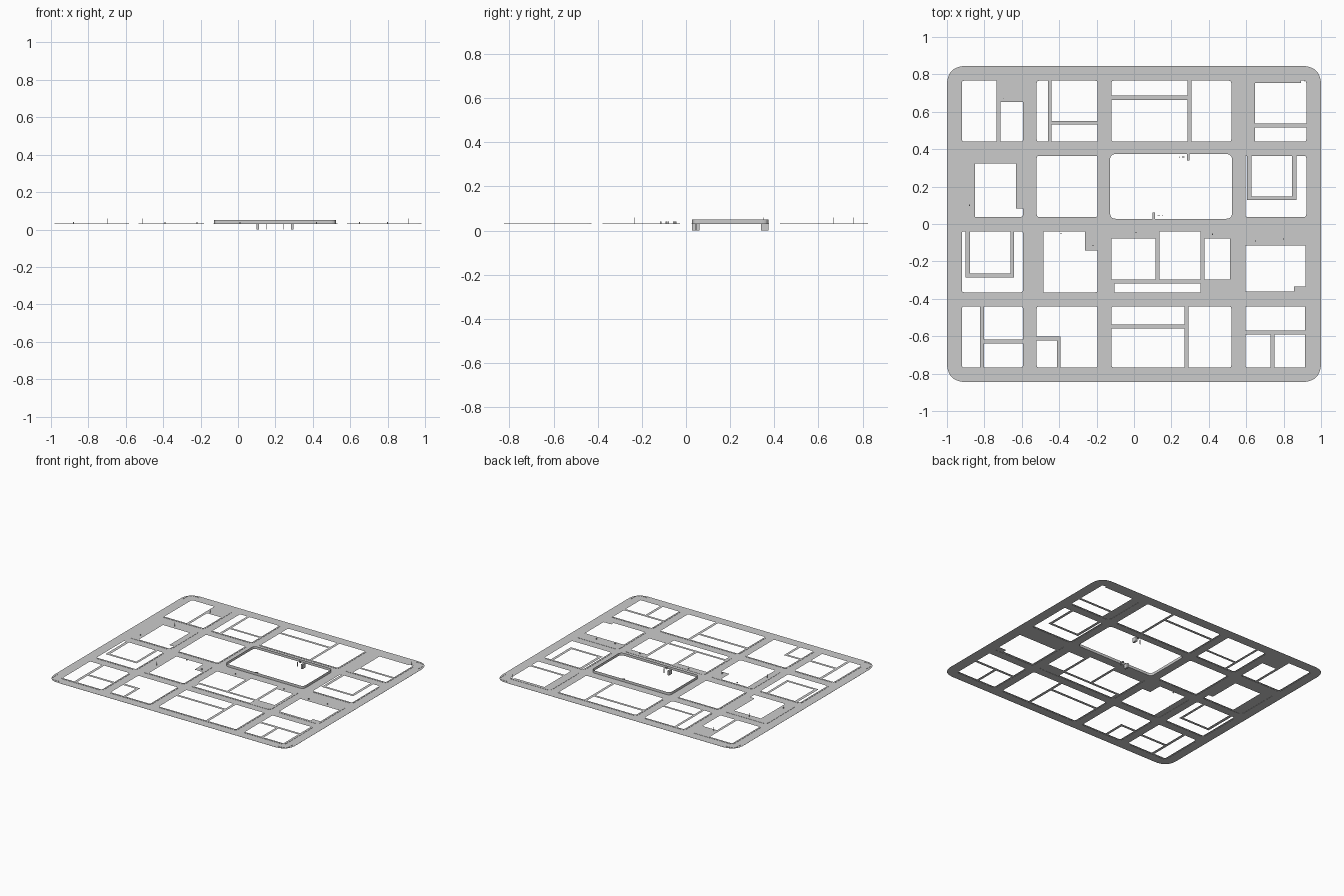
import bpy, bmesh
from mathutils import Vector

if "Cube" in bpy.data.objects:
    bpy.data.objects.remove(bpy.data.objects["Cube"])

Z_ROAD, Z_WALK, Z_WALL = 0.030, 0.0315, 0.050
COL = [(-0.92, 0.325), (-0.52, 0.325), (-0.12, 0.64), (0.595, 0.325)]   # left edge, width
ROW = [0.766, 0.364, -0.039, -0.441]                                   # top edge
DEPTH = 0.327


def rect(x0, y0, x1, y1):
    return [(x0, y0), (x1, y0), (x1, y1), (x0, y1)]


def rounded(pts, r, test=lambda p: True, seg=5):
    """Replace chosen corners of a polygon with short arcs."""
    out, n = [], len(pts)
    for i in range(n):
        a, p, b = (Vector(pts[(i + k) % n]) for k in (-1, 0, 1))
        if not test(p):
            out.append(p)
            continue
        d = min(r, 0.45 * (a - p).length, 0.45 * (b - p).length)
        s, e = p + (a - p).normalized() * d, p + (b - p).normalized() * d
        mid = p * 0.96 + (s + e) * 0.02
        for k in range(seg + 1):
            t = k / seg
            out.append(s * (1 - t) ** 2 + mid * 2 * t * (1 - t) + e * t * t)
    return out


def finish(name, bm):
    me = bpy.data.meshes.new(name)
    bm.to_mesh(me)
    bm.free()
    ob = bpy.data.objects.new(name, me)
    bpy.context.collection.objects.link(ob)
    return ob


def add_loop(bm, pts, z):
    vs = [bm.verts.new((p[0], p[1], z)) for p in pts]
    return vs, [bm.edges.new((vs[i], vs[(i + 1) % len(vs)])) for i in range(len(vs))]


def sheet(name, loops, z, skirt=None):
    """Flat sheet with holes; the outer loop may drop down as a kerb."""
    bm = bmesh.new()
    edges, outer = [], None
    for pts in loops:
        vs, es = add_loop(bm, pts, z)
        outer = outer or vs
        edges += es
    bmesh.ops.triangle_fill(bm, use_beauty=True, edges=edges, normal=(0, 0, 1))
    for f in bm.faces:
        f.normal_update()
        if f.normal.z < 0:
            f.normal_flip()
    if skirt is not None:
        low = [bm.verts.new((v.co.x, v.co.y, skirt)) for v in outer]
        for i in range(len(low)):
            j = (i + 1) % len(low)
            bm.faces.new((outer[i], low[i], low[j], outer[j]))
    return finish(name, bm)


def box(name, x0, x1, y0, y1, z0, z1):
    bm = bmesh.new()
    bmesh.ops.create_cube(bm, size=1)
    for v in bm.verts:
        v.co = Vector(((x0 + x1) / 2 + v.co.x * (x1 - x0),
                       (y0 + y1) / 2 + v.co.y * (y1 - y0),
                       (z0 + z1) / 2 + v.co.z * (z1 - z0)))
    return finish(name, bm)


road_holes = []


def block(c, r, *holes):
    """Pavement of one city block; holes in hundredths from its top left corner."""
    (x, w), y = COL[c], ROW[r]
    m = 0.012
    edge = rounded(rect(x - m, y - DEPTH - m, x + w + m, y + m), 0.03)
    road_holes.append(edge)
    loops = [edge]

    def at_corner(p):
        return (min(abs(p.x - x), abs(p.x - x - w)) < 0.004
                and min(abs(p.y - y), abs(p.y - y + DEPTH)) < 0.004)
    for h in holes:
        pts = rect(*h) if not isinstance(h[0], tuple) else h
        pts = [(x + a / 100, y - b / 100) for a, b in pts]
        loops.append(rounded(pts, 0.012, at_corner))
    sheet(f"pavement_{r + 1}_{c + 1}", loops, Z_WALK, Z_ROAD)


E = 32.6
# top row of blocks
block(0, 0, (0, 0, 18.6, E), (20.7, 11.5, E, E))
block(1, 0, (0, 0, 6, E), (8, 0, E, 21.5), (8, 23.5, E, E))
block(2, 0, (0, 0, 40.6, 8), (0, 10.2, 40.6, E), (42.7, 0, 64, E))
block(3, 0, [(5.3, 1.2), (29.8, 1.2), (29.8, 0), (E, 0), (E, 23), (5.3, 23)], (5.3, 25.1, E, E))
# second row, the third block is the walled opening
block(0, 1, [(7, 4), (29, 4), (29, 28), (E, 28), (E, E), (7, E)])
block(1, 1, (0, 0, E, E))
block(3, 1, (3.2, 0, 25.1, 21.6),
      [(0, 0), (1, 0), (1, 23.7), (27.3, 23.7), (27.3, 0), (E, 0), (E, E), (0, E)])
# third row
block(0, 2, (4.2, 0, 25.9, 22.5),
      [(0, 0), (1.8, 0), (1.8, 24.6), (27.9, 24.6), (27.9, 0), (E, 0), (E, E), (0, E)])
block(1, 2, [(3.5, 0), (25.7, 0), (25.7, 10.2), (E, 10.2), (E, E), (3.5, E)])
block(2, 2, (0, 3.8, 23.6, 25.7), (25.7, 0, 47.6, 25.7), (49.7, 3.8, 63.2, 25.7), (1.6, 27.8, 47.6, E))
block(3, 2, [(0.2, 7.5), (32.3, 7.5), (32.3, 29.4), (26, 29.4), (26, 32.2), (0.2, 32.2)])
# bottom row
block(0, 3, (0, 0, 9.6, E), (11.8, 0, E, 17.6), (11.8, 19.8, E, E))
block(1, 3, (0, 18.2, 10.7, E), [(0, 0), (E, 0), (E, E), (12.8, E), (12.8, 16), (0, 16)])
block(2, 3, (0, 0, 39, 9.6), (0, 11.8, 39, E), (41.2, 0, 64, E))
block(3, 3, (0, 0, 32, 12.8), (0, 15, 13.4, E), (15.5, 15, 32, E))

# low wall around the central opening
ring = rounded(rect(-0.128, 0.028, 0.524, 0.374), 0.03)
road_holes.append(ring)
bm = bmesh.new()
low, _ = add_loop(bm, ring, Z_ROAD)
top, _ = add_loop(bm, ring, Z_WALL)
for i in range(len(low)):
    j = (i + 1) % len(low)
    bm.faces.new((low[i], low[j], top[j], top[i]))
finish("opening_wall", bm)

# streets, one sheet with an opening per block
sheet("streets", [rounded(rect(-1, -0.845, 1, 0.845), 0.10, seg=10)] + road_holes,
      Z_ROAD, Z_ROAD - 0.001)

# raised line of the outer pavement at the four rounded corners
for sx in (-1, 1):
    for sy in (-1, 1):
        arc = rounded([(sx * 0.90, sy * 0.825), (sx * 0.98, sy * 0.825), (sx * 0.98, sy * 0.745)],
                      0.08, lambda p: abs(p.x) > 0.95 and abs(p.y) > 0.8, 6)
        bm = bmesh.new()
        cols = [[bm.verts.new((p[0], p[1], z)) for z in (Z_ROAD, Z_WALK)] for p in arc]
        for a, b in zip(cols, cols[1:]):
            bm.faces.new((a[0], b[0], b[1], a[1]))
        finish("corner_kerb", bm)


def stair_part(name, s, x0, x1, y0, y1, z0, z1):
    """One stair piece; s = -1 turns it half round to the far side."""
    xs = sorted(0.198 + s * (x - 0.198) for x in (x0, x1))
    ys = sorted(0.201 + s * (y - 0.201) for y in (y0, y1))
    box(name, *xs, *ys, z0, z1)


# stair fins and rails hanging in the opening
for s in (1, -1):
    stair_part("stair_fin", s, 0.098, 0.112, 0.028, 0.062, 0, 0.033)
    stair_part("stair_rail", s, 0.150, 0.153, 0.042, 0.048, 0, 0.034)
    stair_part("stair_sign", s, 0.126, 0.140, 0.042, 0.046, 0.033, 0.046)

# small street posts, short and tall
for x, y in ((-0.88, 0.10), (-0.39, -0.05), (-0.22, -0.115), (0.01, -0.045),
             (0.42, -0.055), (0.65, -0.09), (0.80, -0.08)):
    box("short_post", x - 0.003, x + 0.003, y - 0.003, y + 0.003, Z_WALK, 0.040)
for x, y in ((-0.77, 0.35), (-0.51, -0.235), (0.91, 0.76), (-0.70, 0.67)):
    box("tall_post", x - 0.001, x + 0.001, y - 0.001, y + 0.001, Z_WALK, 0.060)
